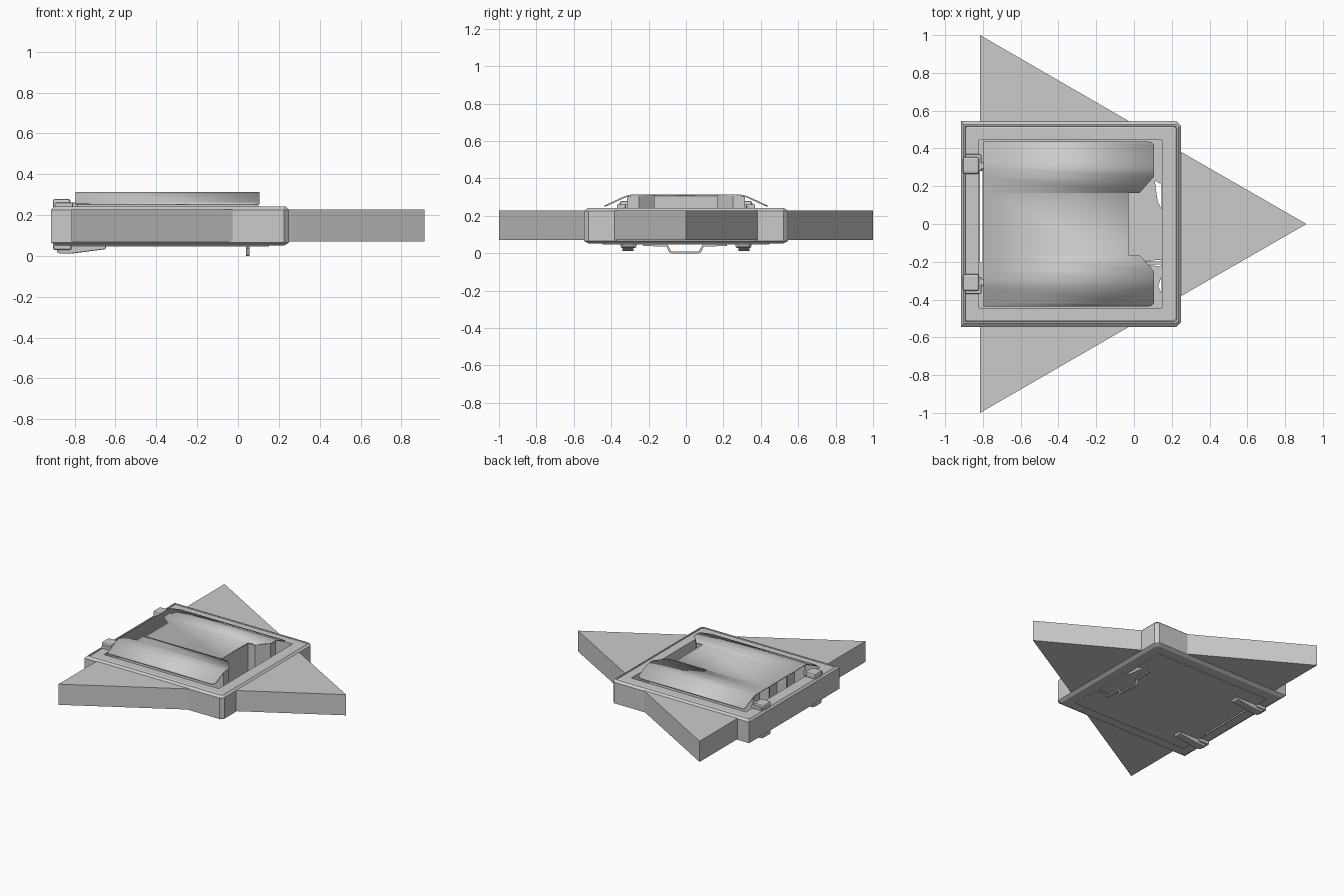
import bpy, bmesh
from mathutils import Vector

if "Cube" in bpy.data.objects:
    bpy.data.objects.remove(bpy.data.objects["Cube"])


def make(name, verts, faces):
    me = bpy.data.meshes.new(name)
    me.from_pydata(verts, [], faces)
    bm = bmesh.new()
    bm.from_mesh(me)
    bmesh.ops.recalc_face_normals(bm, faces=bm.faces)
    bm.to_mesh(me)
    bm.free()
    ob = bpy.data.objects.new(name, me)
    bpy.context.collection.objects.link(ob)
    return ob


def prism(name, pts, a, b, axis="z"):
    """Extrude a 2D outline: axis z uses (x,y), y uses (x,z), x uses (y,z)."""
    place = {"z": lambda p, t: (p[0], p[1], t),
             "y": lambda p, t: (p[0], t, p[1]),
             "x": lambda p, t: (t, p[0], p[1])}[axis]
    n = len(pts)
    verts = [place(p, t) for t in (a, b) for p in pts]
    faces = [list(range(n)), list(range(n, 2 * n))]
    faces += [(i, (i + 1) % n, n + (i + 1) % n, n + i) for i in range(n)]
    return make(name, verts, faces)


def box(name, x0, x1, y0, y1, z0, z1, bevel=0):
    ob = prism(name, [(x0, y0), (x1, y0), (x1, y1), (x0, y1)], z0, z1)
    if bevel:
        m = ob.modifiers.new("bevel", "BEVEL")
        m.width, m.segments = bevel, 2
    return ob


def mirror_y(ob):
    m = ob.modifiers.new("mirror", "MIRROR")
    m.use_axis = (False, True, False)
    return ob


# Triangular slab: the three wedges that emerge around the square frame
prism("slab_front_point", [(0.2, -0.41), (0.913, 0), (0.2, 0.41)], 0.07, 0.228)
mirror_y(prism("slab_side_points", [(-0.815, 1), (-0.815, 0.5), (0.05, 0.5)], 0.07, 0.228))

# Square frame: rectangular loops with cut front corners, lofted into a closed ring
def loop(x0, x1, hy, c, z):
    return [(x0, -hy, z), (x1 - c, -hy, z), (x1, -hy + c, z),
            (x1, hy - c, z), (x1 - c, hy, z), (x0, hy, z)]

rings = [loop(-0.895, 0.228, 0.52, 0.012, 0.052), loop(-0.915, 0.25, 0.545, 0.025, 0.066),
         loop(-0.915, 0.25, 0.545, 0.025, 0.226), loop(-0.903, 0.235, 0.527, 0.014, 0.241),
         loop(-0.895, 0.227, 0.519, 0.012, 0.241), loop(-0.893, 0.225, 0.517, 0.012, 0.236),
         loop(-0.885, 0.217, 0.509, 0.012, 0.241),
         loop(-0.82, 0.15, 0.445, 0.004, 0.241), loop(-0.82, 0.15, 0.445, 0.004, 0.052)]
verts = [p for r in rings for p in r]
faces = []
for r in range(len(rings)):
    s = (r + 1) % len(rings)
    for i in range(6):
        j = (i + 1) % 6
        faces.append((r * 6 + i, r * 6 + j, s * 6 + j, s * 6 + i))
make("square_frame", verts, faces)

# Floor panel with small through gaps
floor = box("floor_panel", -0.822, 0.152, -0.447, 0.447, 0.046, 0.062)
gaps = [[(0.11, 0.23), (0.145, 0.21), (0.145, 0.08), (0.125, 0.12)],
        [(0.05, -0.195), (0.145, -0.19), (0.145, -0.2)],
        [(0.06, -0.215), (0.145, -0.215), (0.145, -0.225)],
        [(0.128, -0.33), (0.145, -0.28), (0.145, -0.365)],
        [(-0.815, -0.2), (-0.803, -0.2), (-0.803, 0.29), (-0.815, 0.29)]]
for g in gaps:
    cutter = prism("gap_cutter", g, 0, 0.2)
    cutter.hide_render = True
    cutter.hide_viewport = True
    m = floor.modifiers.new("gap", "BOOLEAN")
    m.object, m.operation, m.solver = cutter, "DIFFERENCE", "EXACT"

# Raised cover with sloping sides and a notch: rows of (y, right edge x, z)
half = [(0.437, 0.075, 0.256), (0.432, 0.095, 0.258), (0.42, 0.105, 0.263),
        (0.34, 0.105, 0.300), (0.32, 0.105, 0.308), (0.295, 0.105, 0.313),
        (0.25, 0.105, 0.313), (0.165, 0.03, 0.313), (0.164, -0.03, 0.313)]
rows = half + [(-y, x, z) for y, x, z in reversed(half)]
verts = [p for y, x, z in rows for p in ((-0.797, y, z), (x, y, z))]
cover = make("cover", verts, [(2 * i, 2 * i + 1, 2 * i + 3, 2 * i + 2) for i in range(len(rows) - 1)])
if cover.data.polygons[8].normal.z < 0:
    cover.data.flip_normals()
m = cover.modifiers.new("thickness", "SOLIDIFY")
m.thickness, m.offset = 0.008, -1
bpy.context.view_layer.objects.active = cover
cover.select_set(True)
bpy.ops.object.shade_smooth_by_angle(angle=0.5)

# Walls below the cover that follow the notch outline
path = [Vector(p) for p in [(-0.79, 0.315), (0.1, 0.315), (0.1, 0.25), (0.027, 0.168),
                            (-0.033, 0.168), (-0.033, 0)]]
for i, (a, b) in enumerate(zip(path, path[1:])):
    d = (b - a).normalized() * 0.008
    n = Vector((d.y, -d.x))
    mirror_y(prism(f"inner_wall_{i}", [a, b, b + n, a + n], 0.06, 0.306))

# Ribs seen from the open rear end
mirror_y(box("inner_rib", -0.78, -0.04, 0.1, 0.112, 0.06, 0.306))
box("rear_crossbar", -0.7, -0.68, -0.31, 0.31, 0.06, 0.25)

# Thin bent handle under the floor
outline = [(-0.23, 0.047), (-0.23, 0.038), (-0.105, 0.037), (-0.09, 0.006), (-0.08, 0.0),
           (0.07, 0.0), (0.08, 0.006), (0.095, 0.037), (0.22, 0.038), (0.22, 0.047),
           (0.09, 0.047), (0.068, 0.009), (-0.078, 0.009), (-0.1, 0.047)]
prism("bottom_handle", outline, 0.038, 0.056, "x")

# Clips at the rear: top block, nub, lower block and tapered foot
mirror_y(box("clip_top", -0.907, -0.82, 0.265, 0.355, 0.232, 0.279, 0.012))
mirror_y(box("clip_collar", -0.895, -0.808, 0.28, 0.37, 0.236, 0.262, 0.006))
mirror_y(box("clip_nub", -0.83, -0.785, 0.29, 0.325, 0.232, 0.262, 0.006))
mirror_y(box("clip_base", -0.905, -0.815, 0.265, 0.35, 0.028, 0.062, 0.01))
foot = prism("tapered_foot", [(-0.89, 0.05), (-0.885, 0.018), (-0.87, 0.011), (-0.82, 0.011),
                              (-0.65, 0.033), (-0.645, 0.048)], 0.28, 0.34, "y")
m = foot.modifiers.new("bevel", "BEVEL")
m.width, m.segments = 0.005, 2
mirror_y(foot)
